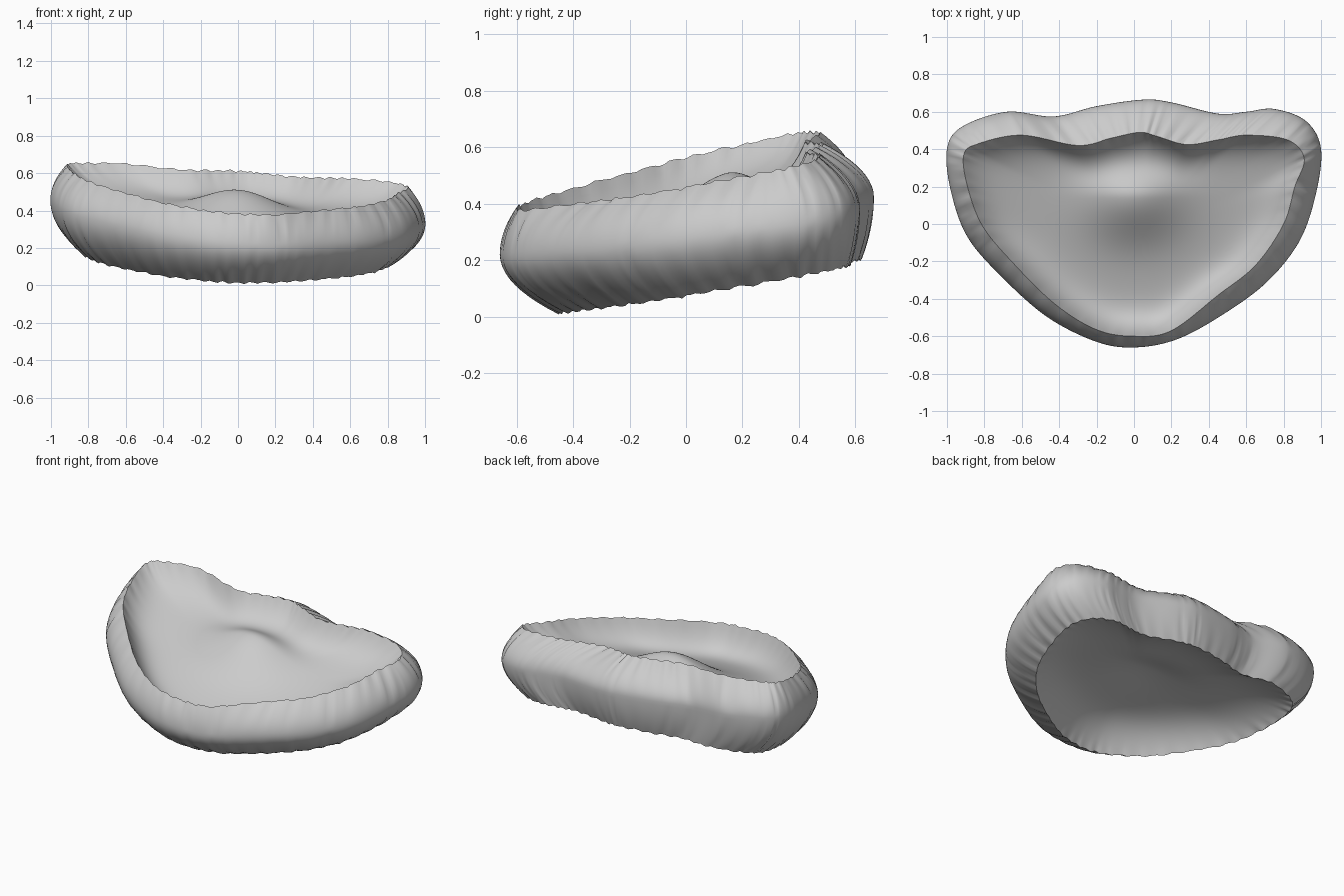
import bpy
import bmesh
import math
import random
from mathutils import Vector
from mathutils.geometry import interpolate_bezier

random.seed(4)
default = bpy.data.objects.get("Cube")
if default:
    bpy.data.objects.remove(default)

# One plain fabric colour
fabric = bpy.data.materials.new("soft grey fabric")
fabric.use_nodes = True
grey = (0.6, 0.6, 0.6, 1)
fabric.diffuse_color = grey
fabric.node_tree.nodes["Principled BSDF"].inputs["Base Color"].default_value = grey

# Plan outlines, counter-clockwise from the back, matched point by point
OUTER = [(.05, .665), (-.2, .63), (-.43, .575), (-.68, .6), (-.92, .52), (-1, .4),
         (-.98, .18), (-.89, -.07), (-.7, -.29), (-.46, -.5), (-.2, -.63), (0, -.66),
         (.22, -.62), (.45, -.5), (.7, -.32), (.88, -.1), (.97, .15), (1, .4),
         (.92, .55), (.75, .615), (.6, .6), (.45, .59), (.2, .65)]
TOP = [(.03, .49), (-.12, .46), (-.3, .42), (-.6, .475), (-.83, .43), (-.91, .37),
       (-.89, .2), (-.81, -.01), (-.645, -.21), (-.42, -.43), (-.2, -.565), (0, -.6),
       (.2, -.57), (.45, -.38), (.65, -.22), (.8, 0), (.86, .2), (.91, .35),
       (.82, .45), (.6, .475), (.45, .45), (.28, .425), (.12, .47)]
STEPS = 12      # samples between outline points
RINGS = 40      # rings across each panel
BAND_ROWS = 20  # rows down the side band


def smooth_loop(points):
    """Closed smooth curve through the points."""
    pts = [Vector((x, y, 0)) for x, y in points]
    n = len(pts)
    loop = []
    for i in range(n):
        a, b, c, d = (pts[(i + k) % n] for k in (-1, 0, 1, 2))
        loop += interpolate_bezier(b, b + (c - a) / 6, c - (d - b) / 6, c, STEPS + 1)[:-1]
    return loop


def top_height(p):
    return .51 + .21 * p.y - .065 * p.x


def bottom_height(p):
    return .095 + .18 * p.y - .03 * p.x


def bump(p):
    """Soft swelling behind the middle, longer towards the front."""
    y = p.y - .14
    reach = .14 if y > 0 else .22
    return math.exp(-(p.x / .26) ** 2 - (y / reach) ** 2)


# Seam loops, with a slightly ruffled stitch line
outer = smooth_loop(OUTER)
upper = smooth_loop(TOP)
lower = [Vector((p.x * .84, p.y * .81 + .083, 0)) for p in outer]
count = len(outer)
for i in range(count):
    ruffle = .004 * math.sin(i * math.tau / 5) + random.uniform(-.003, .003)
    upper[i].z = top_height(upper[i]) + ruffle
    lower[i].z = bottom_height(lower[i]) + ruffle
    outer[i].z = (upper[i].z + lower[i].z) / 2 - ruffle + .02 - .025 * outer[i].x


def make_object(name, rows, close_centre=False):
    """Skin matching closed rows of points into one smooth surface."""
    bm = bmesh.new()
    grid = [[bm.verts.new(p) for p in row] for row in rows]
    for a, b in zip(grid, grid[1:]):
        for i in range(count):
            j = (i + 1) % count
            bm.faces.new((a[i], a[j], b[j], b[i]))
    if close_centre:
        bm.faces.new(grid[-1])
    mesh = bpy.data.meshes.new(name)
    bm.to_mesh(mesh)
    bm.free()
    mesh.materials.append(fabric)
    for poly in mesh.polygons:
        poly.use_smooth = True
    obj = bpy.data.objects.new(name, mesh)
    bpy.context.collection.objects.link(obj)
    return obj


# Pleats pinch the band at random places near the seams
pleats = [random.choice((0, 0, 0, 0, 0, 0, 0, 0, 1)) * random.uniform(.004, .014)
          for i in range(count)]
band_rows = []
for r in range(BAND_ROWS + 1):
    w = 1 - 2 * r / BAND_ROWS
    row = []
    for i in range(count):
        seam = upper[i] if w > 0 else lower[i]
        p = outer[i].lerp(seam, w * w)
        p.z = outer[i].z + (seam.z - outer[i].z) * abs(w)
        pinch = pleats[i] * abs(w) * (1 - w * w) * 2
        wave = .002 * math.sin(i * .9 + 2 * w) * abs(w) * (1 - w * w)
        p.xy *= 1 - pinch + wave
        row.append(p)
    band_rows.append(row)
make_object("side_band", band_rows[::-1])


def panel_rows(seam, centre, height, sag, tilt, wall, swell):
    """Rings shrinking from a seam into a dish with steep walls."""
    rows = []
    for k in range(RINGS):
        f = 1 - k / RINGS
        row = []
        for s in seam:
            p = centre.lerp(s, f)
            ruffle = (s.z - height(s)) * f ** 30
            dish = 1 - f ** wall
            p.z = height(p) + ruffle + dish * (sag + tilt * p.y + swell * bump(p))
            row.append(p)
        rows.append(row)
    return rows


# Sunken seat and hollow underside
seat = panel_rows(upper, Vector((.05, -.05, 0)), top_height, -.165, .09, 8, .12)
make_object("seat_panel", seat, True)
base = panel_rows(lower, Vector((0, .05, 0)), bottom_height, .14, -.12, 4.5, .04)
under = make_object("underside_panel", base, True)
under.data.flip_normals()
